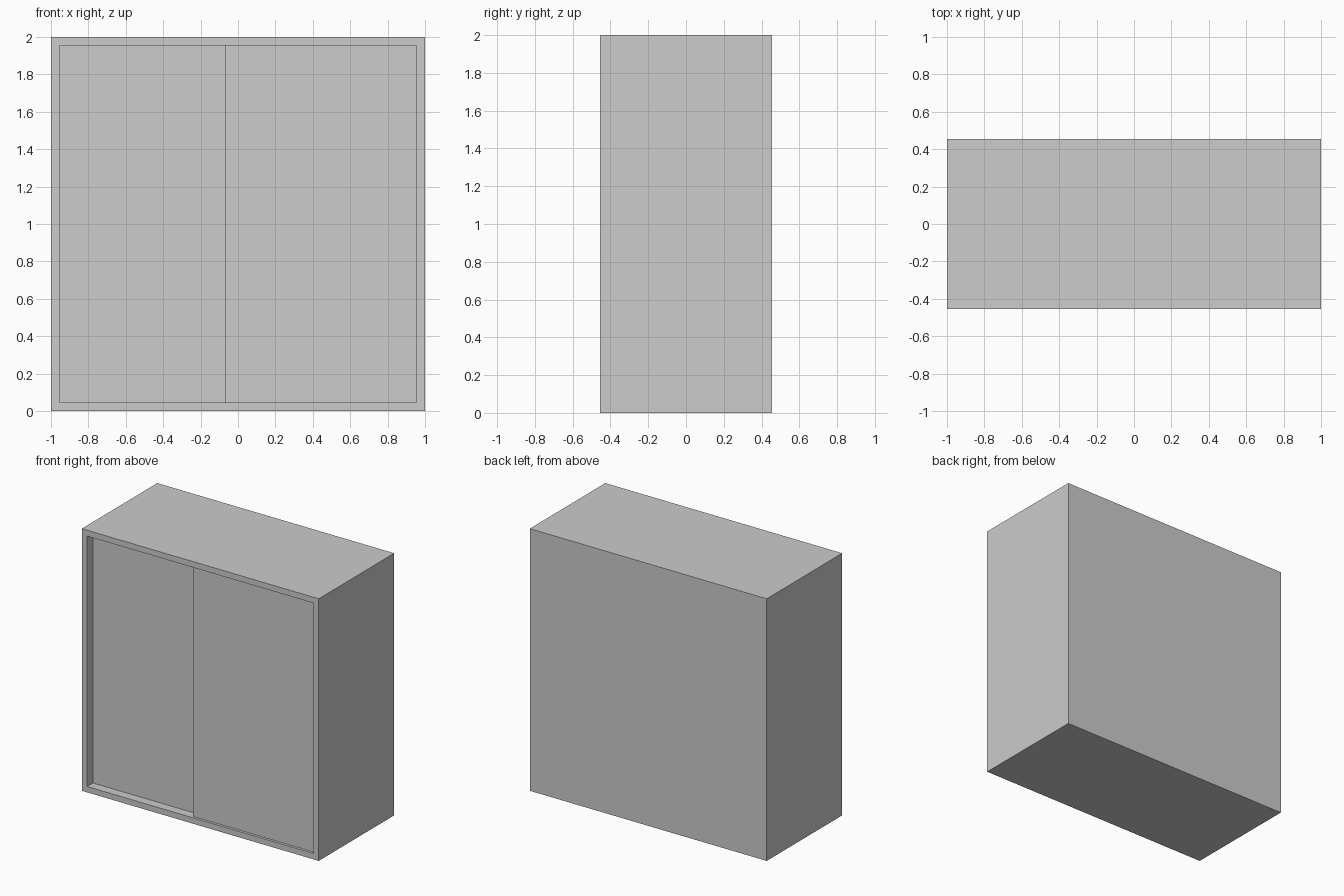
import bpy, bmesh
from mathutils import Vector

if "Cube" in bpy.data.objects:
    bpy.data.objects.remove(bpy.data.objects["Cube"])

W, D, H = 2.0, 0.91, 2.0      # overall size
T = 0.045                     # panel thickness
DOOR_W, DOOR_T = 1.025, 0.04

grey = bpy.data.materials.new("light_grey")
grey.diffuse_color = (0.604, 0.604, 0.604, 1)
grey.use_nodes = True
grey.node_tree.nodes["Principled BSDF"].inputs["Base Color"].default_value = grey.diffuse_color


def box(name, lo, hi, edit=None):
    """Axis-aligned box between two corners, with an optional bmesh edit."""
    lo, hi = Vector(lo), Vector(hi)
    bm = bmesh.new()
    bmesh.ops.create_cube(bm, size=1)
    bmesh.ops.scale(bm, vec=hi - lo, verts=bm.verts)
    bmesh.ops.translate(bm, vec=(lo + hi) / 2, verts=bm.verts)
    if edit:
        edit(bm)
    mesh = bpy.data.meshes.new(name)
    bm.to_mesh(mesh)
    bm.free()
    mesh.materials.append(grey)
    obj = bpy.data.objects.new(name, mesh)
    bpy.context.collection.objects.link(obj)
    return obj


def hollow_front(bm):
    """Inset the front face and push it back to leave an open carcass."""
    bm.normal_update()
    front = min(bm.faces, key=lambda f: f.calc_center_median().y)
    bmesh.ops.inset_region(bm, faces=[front], thickness=T, use_even_offset=True)
    new = bmesh.ops.extrude_face_region(bm, geom=[front])
    verts = [v for v in new["geom"] if isinstance(v, bmesh.types.BMVert)]
    bmesh.ops.translate(bm, vec=(0, D - T, 0), verts=verts)
    if front.is_valid:
        bmesh.ops.delete(bm, geom=[front], context='FACES_ONLY')
    bmesh.ops.recalc_face_normals(bm, faces=bm.faces)


# Cabinet body, open at the front
box("carcass", (-W / 2, -D / 2, 0), (W / 2, D / 2, H), hollow_front)

# Two overlapping sliding doors, the right one on the front track
inner = W / 2 - T
for name, x0, recess in (("right_sliding_door", inner - DOOR_W, 0.02),
                         ("left_sliding_door", -inner, 0.07)):
    y0 = -D / 2 + recess
    box(name, (x0, y0, T), (x0 + DOOR_W, y0 + DOOR_T, H - T))
